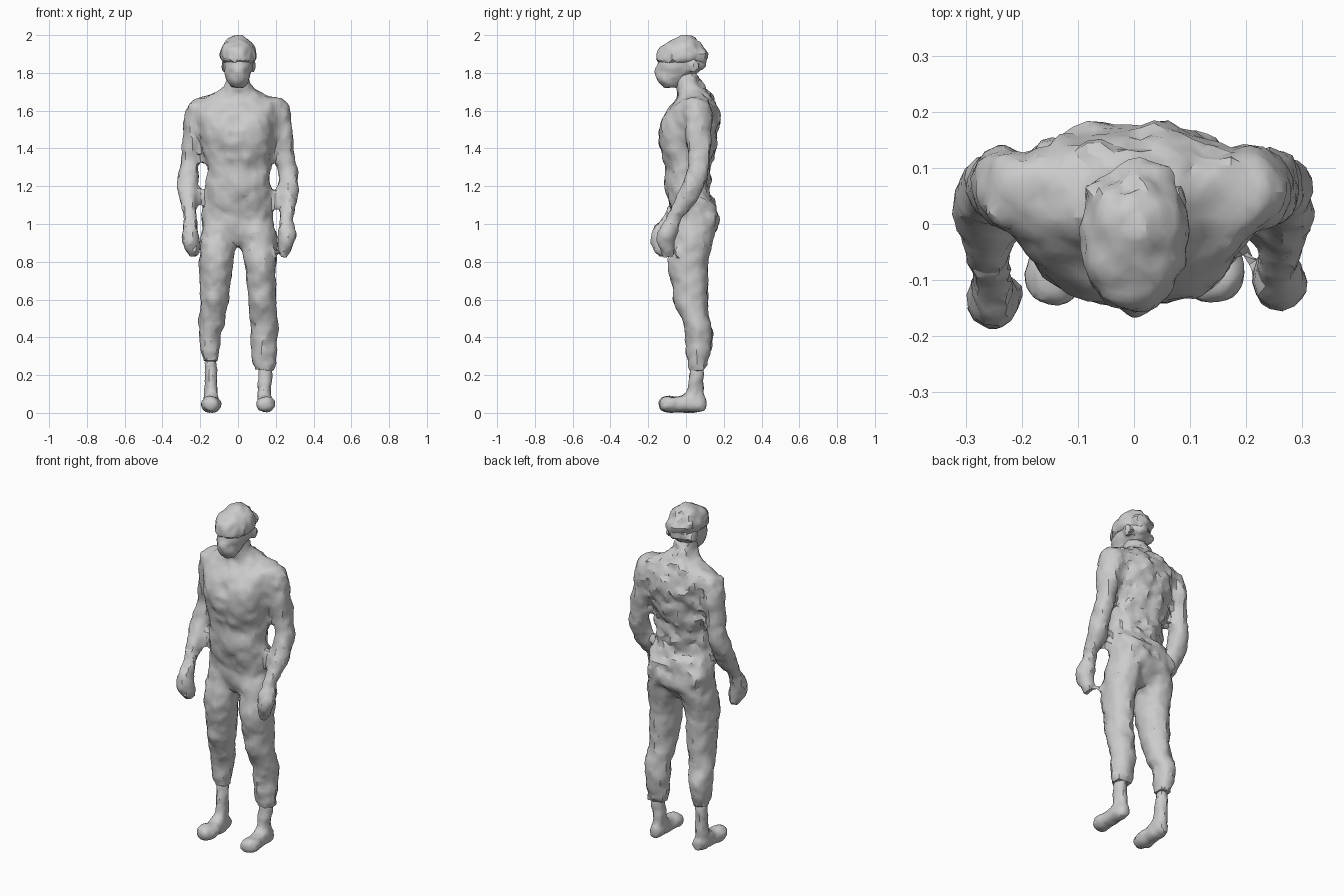
import bpy, bmesh
from math import sin, cos, pi, exp, radians, copysign
from mathutils import Vector, noise

cube = bpy.data.objects.get("Cube")
if cube:
    bpy.data.objects.remove(cube, do_unlink=True)

stone = bpy.data.materials.new("plain_grey")
stone.use_nodes = True
GREY = (0.6, 0.6, 0.6, 1)
stone.diffuse_color = GREY
stone.node_tree.nodes["Principled BSDF"].inputs["Base Color"].default_value = GREY

STEP = 0.03


def smooth_path(stations):
    """Resample the stations along a smooth spline."""
    pts = [Vector(s) for s in stations]
    out = []
    for i in range(len(pts) - 1):
        p0, p1 = pts[max(i - 1, 0)], pts[i]
        p2, p3 = pts[i + 1], pts[min(i + 2, len(pts) - 1)]
        n = max(1, round((Vector(p2[:3]) - Vector(p1[:3])).length / STEP))
        for k in range(n):
            t = k / n
            out.append(p1 + (p2 - p0) * t / 2 + (2 * p0 - 5 * p1 + 4 * p2 - p3) * t * t / 2
                       + (3 * p1 - p0 - 3 * p2 + p3) * t ** 3 / 2)
    return out + [pts[-1]]


def loft(bm, stations, sides=18, power=1.0, along_y=False):
    """Skin rings of (x, y, z, half width, half depth)."""
    rings = []
    for x, y, z, a, b in smooth_path(stations):
        ring = []
        for i in range(sides):
            ang = 2 * pi * i / sides
            u = a * copysign(abs(cos(ang)) ** power, cos(ang))
            w = b * copysign(abs(sin(ang)) ** power, sin(ang))
            ring.append(bm.verts.new((x + u, y, z + w) if along_y else (x + u, y + w, z)))
        rings.append(ring)
    for r, s in zip(rings, rings[1:]):
        for i in range(sides):
            j = (i + 1) % sides
            bm.faces.new((r[i], r[j], s[j], s[i]))
    bm.faces.new(rings[0])
    bm.faces.new(rings[-1])


def blob(bm, centre, radii):
    made = bmesh.ops.create_icosphere(bm, subdivisions=2, radius=1)
    for v in made["verts"]:
        v.co = Vector(c + r * k for c, r, k in zip(centre, radii, v.co))


def sculpt(bm, rough, bumps):
    """Push the surface out at the muscles and roughen it, most on the back."""
    bm.normal_update()
    moves = []
    for v in bm.verts:
        grain = rough * (2 if v.normal.y > .5 and v.co.z > 1 and abs(v.co.x) < .2 else 1)
        push = grain * (noise.noise(v.co * 12) + .7 * noise.noise(v.co * 27))
        for x, y, z, size, height in bumps:
            d = (v.co - Vector((x, y, z))).length / size
            push += height * exp(-d * d)
        moves.append(v.normal * push)
    for v, m in zip(bm.verts, moves):
        v.co += m
        v.co.z = min(max(v.co.z, 0), 2)


def finish(name, bm, rough, voxel, bumps=()):
    """Fuse the overlapping pieces into one skin, then sculpt it."""
    bmesh.ops.recalc_face_normals(bm, faces=bm.faces)
    mesh = bpy.data.meshes.new(name)
    bm.to_mesh(mesh)
    bm.free()
    ob = bpy.data.objects.new(name, mesh)
    bpy.context.collection.objects.link(ob)
    bpy.ops.object.select_all(action='DESELECT')
    ob.select_set(True)
    bpy.context.view_layer.objects.active = ob
    fuse = ob.modifiers.new("fuse", 'REMESH')
    fuse.mode = 'VOXEL'
    fuse.voxel_size = voxel
    bpy.ops.object.modifier_apply(modifier=fuse.name)
    skin = bmesh.new()
    skin.from_mesh(ob.data)
    sculpt(skin, rough, bumps)
    bmesh.ops.triangulate(skin, faces=skin.faces)
    skin.to_mesh(ob.data)
    skin.free()
    ob.data.materials.clear()
    ob.data.materials.append(stone)
    bpy.ops.object.shade_smooth_by_angle(angle=radians(30))


# Torso and neck
body = bmesh.new()
loft(body, [(0, .03, .885, .07, .06), (0, .04, .94, .17, .1), (0, .05, 1.0, .192, .115),
            (0, .035, 1.1, .185, .12), (0, .004, 1.2, .168, .11), (0, .012, 1.3, .168, .12),
            (0, .013, 1.4, .182, .143), (0, .012, 1.5, .204, .152), (0, .034, 1.6, .218, .132),
            (0, .05, 1.655, .2, .1), (0, .045, 1.69, .14, .085),
            (0, .018, 1.73, .072, .077), (0, -.01, 1.81, .06, .062)], sides=32, power=.88)

# Chest, stomach, belt, shoulder blades, seat and knees
muscles = [(0, .16, 1.45, .03, -.012), (0, -.13, 1.54, .03, -.014), (0, -.1, 1.17, .04, .012),
           (0, -.14, 1.44, .04, .01)]
for s in (-1, 1):
    muscles += [(s * .09, -.11, 1.53, .06, .01), (s * .05, -.13, 1.34, .03, .016),
                (s * .06, -.13, 1.43, .03, .014), (s * .09, .16, 1.52, .07, .01),
                (s * .09, .16, 1.01, .08, .01), (s * .15, -.06, 1.38, .04, .01),
                (s * .125, -.05, .59, .04, .012)]

for s, side in ((-1, "right"), (1, "left")):
    right = s < 0
    reach = -.03 if right else 0
    inward = .008 if right else 0

    # Shoulder and arm
    loft(body, [(s * .16, .058, 1.672, .05, .05), (s * .192, .06, 1.642, .068, .072),
                (s * .213, .062, 1.58, .066, .078), (s * .234, .066, 1.48, .057, .072),
                (s * .246, .068, 1.38, .053, .062), (s * .262, .064, 1.28, .055, .058),
                (s * .268, .035 + reach / 3, 1.2, .058, .062),
                (s * .262, -.02 + reach / 2, 1.1, .046, .056),
                (s * (.256 - inward), -.07 + reach, 1.02, .037, .044)])

    # Hand and thumb
    loft(body, [(s * (.256 - inward), -.06 + reach, 1.04, .037, .042),
                (s * (.259 - inward), -.09 + reach, .98, .044, .05),
                (s * (.258 - inward), -.107 + reach, .92, .046, .052),
                (s * (.248 - inward), -.1 + reach, .87, .04, .046),
                (s * (.238 - inward), -.09 + reach, .825, .026, .028)])
    blob(body, (s * .23, -.12 + reach, .95), (.022, .026, .05))

    # Trouser leg, with the left cuff hanging lower and wider
    calf, cuff, hem = (.058, .046, .27) if right else (.07, .064, .23)
    shin = .148 if right else .137
    loft(body, [(s * .1, .045, 1.0, .088, .108), (s * .106, .035, .93, .096, .112),
                (s * .118, .01, .8, .09, .109), (s * .122, .022, .66, .078, .094),
                (s * .127, .034, .55, .073, .08), (s * shin, .068, .42, calf + .002, .074),
                (s * shin, .064, .3, cuff + .002, .06), (s * shin, .06, hem, cuff * .95, .052)])

    # Ankle and bare foot with a sloping instep
    foot = bmesh.new()
    loft(foot, [(s * shin, .06, .28, .034, .036), (s * .142, .057, .2, .034, .037),
                (s * .14, .05, .13, .036, .046), (s * .14, .04, .05, .038, .06)], sides=12)
    loft(foot, [(s * .14, .105, .042, .026, .03), (s * .14, .07, .05, .041, .049),
                (s * .14, .02, .055, .043, .055), (s * .143, -.04, .045, .047, .044),
                (s * .147, -.09, .045, .055, .045), (s * .147, -.125, .044, .045, .038),
                (s * .147, -.142, .042, .03, .026)], sides=14, along_y=True)
    finish(side + "_foot", foot, .008, .016)

finish("body", body, .011, .023, muscles)

# Head, with ears and nose
head = bmesh.new()
loft(head, [(0, -.07, 1.72, .036, .038), (0, -.076, 1.76, .06, .074), (0, -.045, 1.8, .072, .111),
            (0, -.028, 1.83, .08, .128), (0, -.02, 1.88, .084, .122), (0, -.02, 1.92, .07, .1)])
blob(head, (0, -.143, 1.815), (.03, .02, .03))
for s in (-1, 1):
    blob(head, (s * .076, .04, 1.835), (.02, .034, .036))
finish("head", head, .01, .016)

# Cap with its short brim
cap = bmesh.new()
loft(cap, [(0, -.024, 1.853, .09, .126), (0, -.024, 1.875, .099, .133), (0, -.024, 1.91, .098, .13),
           (0, -.018, 1.95, .083, .104), (0, -.005, 1.98, .055, .064), (0, 0, 2.002, .02, .022)])
blob(cap, (0, -.095, 1.872), (.08, .067, .024))
finish("cap", cap, .012, .018)
